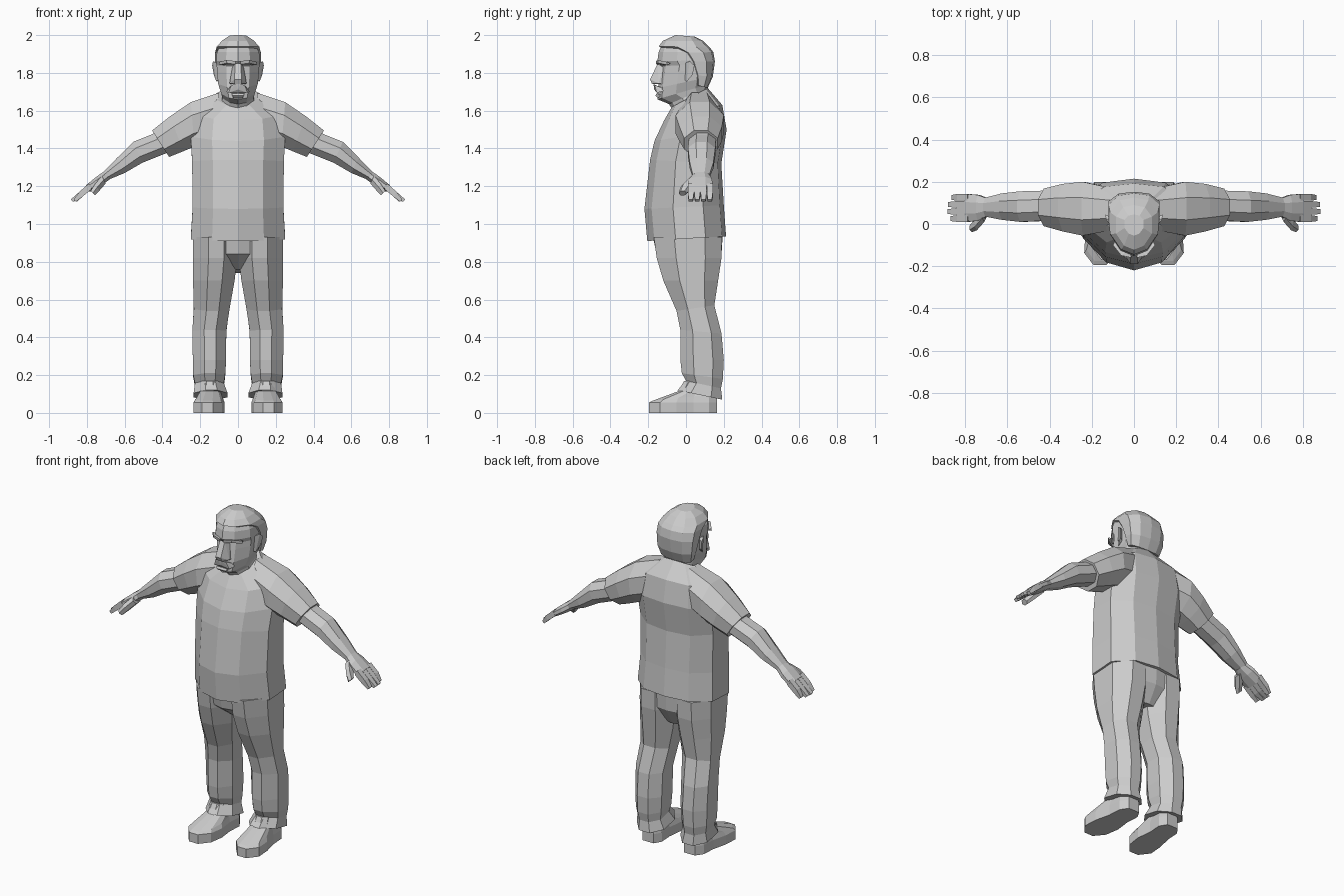
import bpy, bmesh, math


def finish(name, bm, mirror=False):
    bmesh.ops.recalc_face_normals(bm, faces=bm.faces)
    me = bpy.data.meshes.new(name)
    bm.to_mesh(me)
    bm.free()
    ob = bpy.data.objects.new(name, me)
    bpy.context.collection.objects.link(ob)
    if mirror:
        ob.modifiers.new("Mirror", 'MIRROR').use_mirror_merge = False
    return ob


def loft(name, rings, mirror=False):
    """Skin a list of equal-length rings and cap both ends."""
    bm = bmesh.new()
    vs = [[bm.verts.new(p) for p in r] for r in rings]
    n = len(vs[0])
    for a, b in zip(vs, vs[1:]):
        for i in range(n):
            j = (i + 1) % n
            bm.faces.new((a[i], a[j], b[j], b[i]))
    bm.faces.new(vs[0])
    bm.faces.new(vs[-1])
    return finish(name, bm, mirror)


def hull(name, pts, mirror=False):
    bm = bmesh.new()
    for p in pts:
        bm.verts.new(p)
    bmesh.ops.convex_hull(bm, input=bm.verts)
    return finish(name, bm, mirror)


def sym(pts):
    return pts + [(-x, y, z) for x, y, z in pts if x]


def body_ring(zf, zb, w, yf, yb):
    """Ten-sided body section, tilting from zf at the front to zb at the back."""
    half = [(0, 0), (.55, .09), (1, .36), (1, .74), (.6, .95), (0, 1)]
    pts = [(u * w, yf + (yb - yf) * v, zf + (zb - zf) * v) for u, v in half]
    return pts + [(-x, y, z) for x, y, z in pts[-2:0:-1]]


def limb_ring(xt, zt, xb, zb, y0, y1, n=8):
    """Section across an arm, from its top point to its bottom point."""
    k = 1 / math.cos(math.pi / n)
    out = []
    for i in range(n):
        a = 2 * math.pi * (i + .5) / n
        c, s = math.cos(a) * k / 2, math.sin(a) * k / 2
        out.append(((xt + xb) / 2 + (xt - xb) * c, (y0 + y1) / 2 + (y1 - y0) * s,
                    (zt + zb) / 2 + (zt - zb) * c))
    return out


def leg_ring(zf, zb, x0, x1, yf, yb):
    shape = [(.3, 0), (.65, 0), (1, .3), (1, .75), (.7, 1), (.3, 1), (0, .75), (0, .3)]
    return [(x0 + (x1 - x0) * u, yf + (yb - yf) * v, zf + (zb - zf) * v) for u, v in shape]


# Shirt body
loft("shirt", [body_ring(*r) for r in [
    (.91, .935, .25, -.205, .212), (1.08, 1.10, .24, -.22, .20),
    (1.34, 1.32, .243, -.19, .187), (1.44, 1.50, .25, -.167, .215),
    (1.55, 1.63, .235, -.115, .192), (1.62, 1.72, .11, -.075, .115)]])

# Short sleeves
loft("sleeve", [limb_ring(*r) for r in [
    (.10, 1.695, .12, 1.44, -.03, .17), (.25, 1.645, .23, 1.41, -.055, .20),
    (.36, 1.57, .29, 1.385, -.035, .19), (.455, 1.495, .365, 1.355, -.01, .168)]], True)

# Bare arms
loft("arm", [limb_ring(*r) for r in [
    (.36, 1.54, .30, 1.42, .02, .14), (.455, 1.475, .38, 1.375, .015, .158),
    (.555, 1.435, .505, 1.325, .01, .155), (.64, 1.35, .60, 1.27, .02, .145),
    (.715, 1.275, .685, 1.235, .035, .125)]], True)

# Palm, fingers and thumb
loft("palm", [limb_ring(*r) for r in [
    (.70, 1.285, .68, 1.235, .04, .12), (.75, 1.25, .725, 1.205, .015, .138),
    (.805, 1.205, .785, 1.17, .01, .143)]], True)
for i, tip in enumerate([.87, .885, .883, .865]):
    y = .01 + i * .0335
    loft("finger", [limb_ring(*r, 4) for r in [
        (.79, 1.215, .775, 1.185, y, y + .032), (.84, 1.17, .825, 1.143, y, y + .032),
        (tip, 1.13, tip - .012, 1.118, y + .004, y + .027)]], True)
loft("thumb", [limb_ring(*r, 6) for r in [
    (.72, 1.255, .70, 1.215, .015, .08), (.755, 1.215, .735, 1.175, -.025, .035),
    (.78, 1.175, .757, 1.152, -.036, .0)]], True)

# Trousers: hips and legs
loft("trouser_hips", [body_ring(*r) for r in [
    (.93, .95, .238, -.175, .195), (.84, .84, .235, -.155, .188),
    (.76, .74, .09, -.05, .13)]])
loft("trouser_leg", [leg_ring(*r) for r in [
    (.93, .93, .002, .238, -.17, .19), (.82, .82, .004, .238, -.155, .188),
    (.70, .70, .018, .238, -.12, .17), (.54, .57, .045, .234, -.05, .15),
    (.44, .42, .062, .242, -.03, .188), (.28, .28, .063, .239, -.03, .20),
    (.21, .18, .068, .237, -.022, .195), (.17, .13, .075, .228, .0, .185),
    (.12, .07, .055, .235, -.045, .192)]], True)

# Shoes: outline repeated at falling widths, toes turned out a little
sole = [(-.35, 0), (.4, 0), (1, .16), (1, .4), (.8, .65), (.8, .88), (.45, 1),
        (-.45, 1), (-.8, .88), (-.8, .65), (-1, .4), (-.9, .16)]
shoe_levels = [(0, 0, .08, -.195, .165), (.055, .055, .08, -.195, .165),
               (.065, .10, .07, -.175, .16), (.115, .13, .05, -.04, .15),
               (.17, .17, .045, -.01, .14)]
loft("shoe", [[(.148 - .06 * (yf + (yb - yf) * v) + u * w, yf + (yb - yf) * v,
                zf + (zb - zf) * v) for u, v in sole]
              for zf, zb, w, yf, yb in shoe_levels], True)

# Head and neck
loft("head", [body_ring(*r) for r in [
    (1.57, 1.66, .095, -.05, .10), (1.635, 1.72, .082, -.09, .11),
    (1.66, 1.74, .088, -.152, .12), (1.72, 1.78, .105, -.148, .13),
    (1.80, 1.82, .111, -.137, .135), (1.835, 1.85, .113, -.132, .14),
    (1.86, 1.87, .115, -.152, .14), (1.91, 1.91, .112, -.145, .13),
    (1.955, 1.95, .09, -.125, .10)]])

# Hair cap
loft("hair", [body_ring(*r) for r in [
    (1.74, 1.72, .100, .04, .115), (1.79, 1.78, .114, .02, .142),
    (1.86, 1.86, .121, -.02, .153), (1.905, 1.91, .121, -.06, .145),
    (1.94, 1.935, .113, -.145, .126), (1.97, 1.97, .085, -.122, .09),
    (2.0, 1.992, .045, -.055, .045)]])

# Face details
hull("nose", sym([(.016, -.15, 1.85), (.018, -.19, 1.765), (.045, -.145, 1.745),
                  (.02, -.18, 1.742), (.03, -.12, 1.83), (.04, -.12, 1.74)]))
hull("moustache", sym([(.015, -.172, 1.74), (.035, -.165, 1.735), (.062, -.13, 1.70),
                       (.05, -.155, 1.695), (.0, -.168, 1.712), (.055, -.10, 1.71)]))
hull("lower_lip", sym([(.035, -.155, 1.692), (.03, -.162, 1.68), (.025, -.15, 1.668),
                       (.03, -.12, 1.68)]))
hull("brow", [(.012, -.157, 1.845), (.012, -.16, 1.862), (.06, -.15, 1.868),
              (.06, -.148, 1.852), (.1, -.10, 1.858), (.1, -.10, 1.842),
              (.02, -.12, 1.86), (.09, -.08, 1.85)], True)
hull("ear", [(.108, -.01, 1.85), (.132, .02, 1.862), (.137, .045, 1.84),
             (.128, .035, 1.79), (.115, .005, 1.755), (.106, -.005, 1.76),
             (.105, .03, 1.85), (.105, .025, 1.78)], True)
